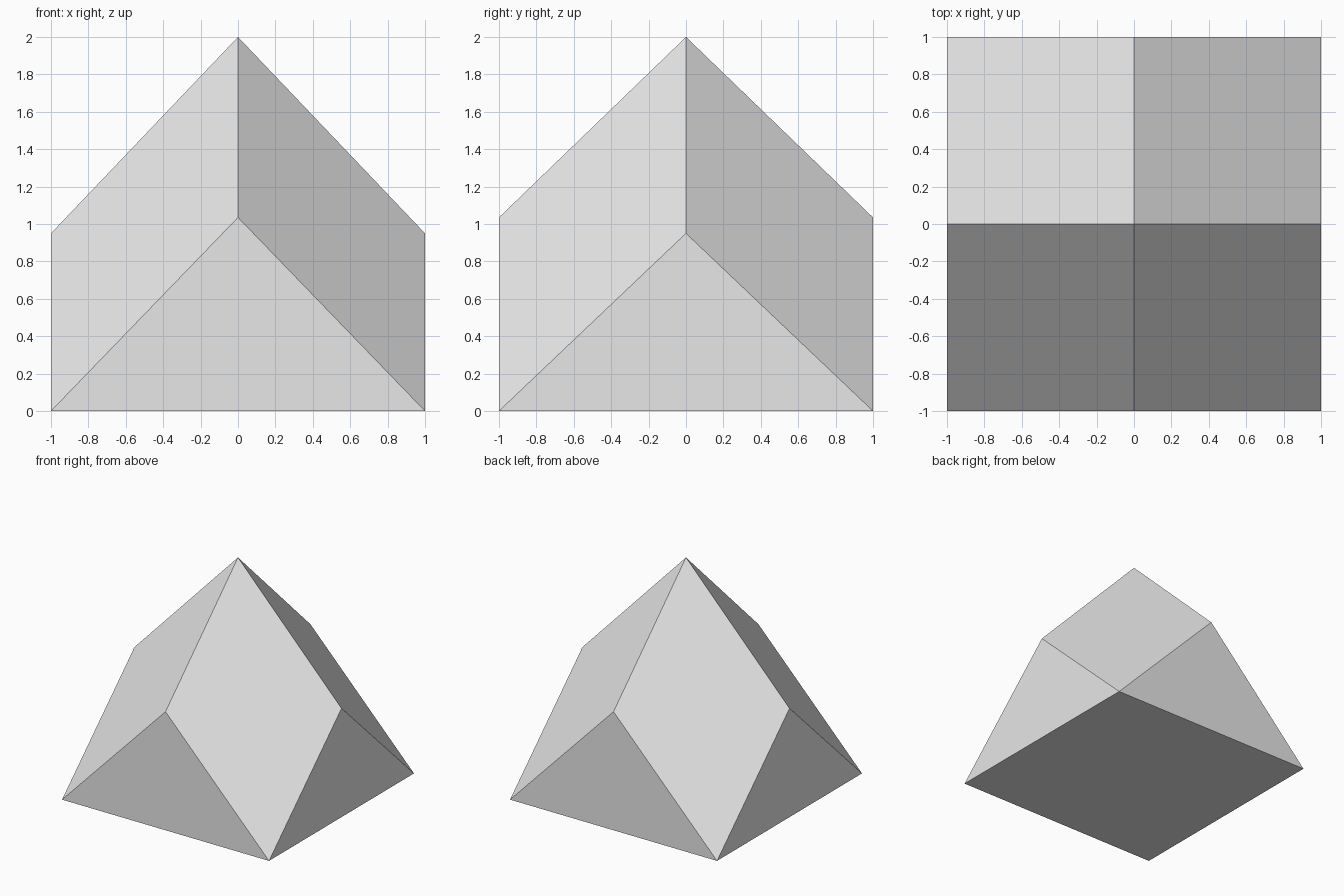
import bpy, bmesh

cube = bpy.data.objects.get("Cube")
if cube:
    bpy.data.objects.remove(cube)

PEAK, FRONT_GABLE, SIDE_GABLE = 2.0, 1.035, 0.95


def height(x, y):
    """Height of the roof at the centre, edge middles and corners."""
    if abs(x) > 0.5 and abs(y) > 0.5:
        return 0.0
    if abs(y) > 0.5:
        return FRONT_GABLE
    return SIDE_GABLE if abs(x) > 0.5 else PEAK


bm = bmesh.new()

# Roof: four sloping diamonds meeting at the peak
bmesh.ops.create_grid(bm, x_segments=2, y_segments=2, size=1)
for v in bm.verts:
    v.co.z = height(v.co.x, v.co.y)

# Gables: one upright triangle on each side
verts = list(bm.verts)
for axis in (0, 1):
    for side in (-1, 1):
        bm.faces.new([v for v in verts if v.co[axis] * side > 0.5])

# Base: square underside through the four corners
corners = {(round(v.co.x), round(v.co.y)): v for v in verts if v.co.z < 0.01}
bm.faces.new([corners[k] for k in ((-1, -1), (-1, 1), (1, 1), (1, -1))])
bmesh.ops.recalc_face_normals(bm, faces=bm.faces)

mesh = bpy.data.meshes.new("faceted_peak")
bm.to_mesh(mesh)
bm.free()

# Plain grey material
grey = bpy.data.materials.new("light grey")
grey.use_nodes = True
colour = (0.8, 0.8, 0.8, 1)
grey.diffuse_color = colour
shader = next(n for n in grey.node_tree.nodes if n.type == "BSDF_PRINCIPLED")
shader.inputs["Base Color"].default_value = colour
mesh.materials.append(grey)

bpy.context.collection.objects.link(bpy.data.objects.new("faceted_peak", mesh))
